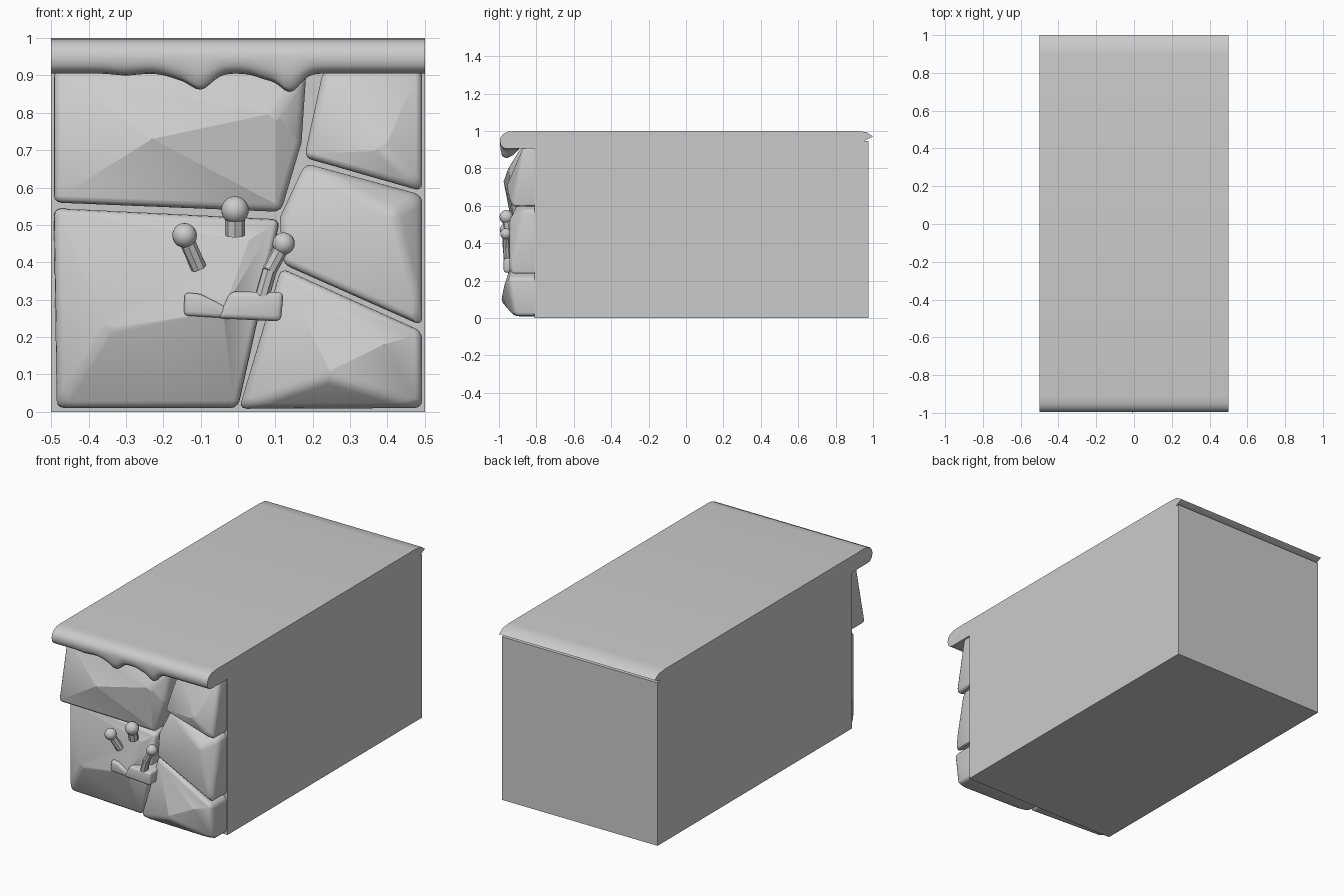
import bpy, bmesh, math
from mathutils import Matrix, Vector

cube = bpy.data.objects.get("Cube")
if cube:
    bpy.data.objects.remove(cube, do_unlink=True)

stone_grey = bpy.data.materials.new("stone_grey")
stone_grey.use_nodes = True
colour = (0.6, 0.6, 0.6, 1)
stone_grey.diffuse_color = colour
stone_grey.node_tree.nodes["Principled BSDF"].inputs["Base Color"].default_value = colour

BACK = -0.8  # plane the stones grow out of


def finish(bm, name, smooth=None):
    bmesh.ops.recalc_face_normals(bm, faces=bm.faces)
    mesh = bpy.data.meshes.new(name)
    bm.to_mesh(mesh)
    bm.free()
    obj = bpy.data.objects.new(name, mesh)
    bpy.context.collection.objects.link(obj)
    mesh.materials.append(stone_grey)
    if smooth:
        bpy.ops.object.select_all(action="DESELECT")
        obj.select_set(True)
        bpy.context.view_layer.objects.active = obj
        bpy.ops.object.shade_smooth_by_angle(angle=math.radians(smooth))
    return obj


def stone(name, corners, peaks=(), round_by=0.02):
    """Faceted, rounded stone: corners and peaks are (x, z, depth towards the front)."""
    bm = bmesh.new()
    for x, z, d in corners:
        bm.verts.new((x, BACK, z))
    for x, z, d in list(corners) + list(peaks):
        bm.verts.new((x, -d, z))
    hull = bmesh.ops.convex_hull(bm, input=bm.verts)
    inner = [v for v in hull["geom_interior"] if isinstance(v, bmesh.types.BMVert)]
    bmesh.ops.delete(bm, geom=inner, context="VERTS")
    bmesh.ops.dissolve_limit(bm, angle_limit=0.02, verts=bm.verts, edges=bm.edges)
    rim = [e for e in bm.edges if e.calc_face_angle(0) > math.radians(38)
           and any(v.co.y < BACK - 0.005 for v in e.verts)]
    for e in bm.edges:
        if e not in rim and e.calc_face_angle(0) > math.radians(7):
            e.smooth = False  # crisp ridge between facets
    bmesh.ops.bevel(bm, geom=rim, offset=round_by, segments=3, profile=0.5,
                    affect="EDGES", clamp_overlap=True)
    return finish(bm, name, 35)


def peg(name, path, radius, thick):
    """Peg with a ball at the first point and a jointed stem; points are (x, z, depth)."""
    bm = bmesh.new()
    points = [Vector((x, -d, z)) for x, z, d in path]
    bmesh.ops.create_uvsphere(bm, u_segments=16, v_segments=10, radius=radius,
                              matrix=Matrix.Translation(points[0]))
    for a, b in zip(points, points[1:]):
        turn = (b - a).to_track_quat("Z", "Y").to_matrix().to_4x4()
        bmesh.ops.create_cone(bm, cap_ends=True, segments=8, radius1=thick,
                              radius2=thick, depth=(b - a).length,
                              matrix=Matrix.Translation((a + b) / 2) @ turn)
    return finish(bm, name, 30)


# Main block
bm = bmesh.new()
bmesh.ops.create_cube(bm, size=1, matrix=Matrix.Translation((0, 0.0825, 0.473))
                      @ Matrix.Diagonal((1, 1.785, 0.946, 1)))
finish(bm, "block")


# Top slab with a rounded, dripping front lip
def drip(x):
    bumps = [(-0.3, 0.005, 0.04), (-0.16, 0.012, 0.04), (-0.1, 0.042, 0.04),
             (0.08, 0.015, 0.04), (0.14, 0.048, 0.036)]
    return sum(h * math.exp(-((x - c) / w) ** 2) for c, h, w in bumps)


def slab_profile(x):
    d = drip(x)
    b = 0.905 - d
    return [(0.95, 0.945), (1, 0.97), (0.965, 0.994), (0.9, 1), (-0.91, 1),
            (-0.95, 0.996), (-0.975, 0.986), (-0.99, 0.968), (-0.995, 0.95),
            (-0.992, 0.95 + (b - 0.95) * 0.5), (-0.984, b + 0.012), (-0.972, b + 0.003),
            (-0.955, b), (-0.925, b + 0.3 * d), (-0.89, 0.905), (-0.81, 0.905),
            (-0.81, 0.945)]


bm = bmesh.new()
steps = 80
rings = []
for i in range(steps + 1):
    x = i / steps - 0.5
    rings.append([bm.verts.new((x, y, z)) for y, z in slab_profile(x)])
for r, s in zip(rings, rings[1:]):
    for j in range(len(r)):
        k = (j + 1) % len(r)
        bm.faces.new((r[j], r[k], s[k], s[j]))
bm.faces.new(rings[0])
bm.faces.new(rings[-1])
finish(bm, "top_slab", 45)

# Stones of the front wall
stone("upper_right_stone",
      [(-0.493, 0.915, 0.865), (0.183, 0.915, 0.88), (0.17, 0.72, 0.91),
       (0.115, 0.535, 0.925), (-0.493, 0.56, 0.945)],
      [(-0.23, 0.73, 0.975), (0.1, 0.8, 0.95)])
stone("lower_right_stone",
      [(-0.493, 0.545, 0.84), (0.113, 0.515, 0.9), (0, 0.01, 0.88), (-0.485, 0.01, 0.85)],
      [(-0.35, 0.22, 0.945), (-0.04, 0.27, 0.96), (0.03, 0.46, 0.925)])
stone("upper_left_stone",
      [(0.228, 0.915, 0.87), (0.493, 0.915, 0.87), (0.493, 0.59, 0.935), (0.177, 0.68, 0.93)],
      [(0.39, 0.7, 0.96)])
stone("middle_left_stone",
      [(0.18, 0.665, 0.875), (0.493, 0.58, 0.87), (0.493, 0.23, 0.945),
       (0.12, 0.395, 0.92), (0.112, 0.52, 0.89)],
      [(0.42, 0.53, 0.945)])
stone("lower_left_stone",
      [(0.115, 0.385, 0.9), (0.493, 0.215, 0.945), (0.493, 0.01, 0.92), (0.003, 0.008, 0.9)],
      [(0.24, 0.09, 0.99), (0.39, 0.18, 0.97)])

# Bar and round-headed pegs on the front
stone("bar_long_end", [(-0.055, 0.25, 0.97), (0.115, 0.242, 0.975),
                       (0.122, 0.32, 0.975), (-0.02, 0.322, 0.97)], round_by=0.014)
stone("bar_short_end", [(-0.145, 0.257, 0.965), (-0.03, 0.25, 0.965),
                        (-0.03, 0.28, 0.965), (-0.1, 0.315, 0.965),
                        (-0.143, 0.32, 0.965)], round_by=0.012)
peg("right_peg", [(-0.143, 0.472, 0.963), (-0.105, 0.385, 0.93)], 0.033, 0.021)
peg("middle_peg", [(-0.008, 0.54, 0.96), (-0.008, 0.472, 0.945)], 0.037, 0.027)
peg("left_peg", [(0.122, 0.45, 0.963), (0.085, 0.38, 0.96), (0.065, 0.31, 0.955)], 0.03, 0.02)
